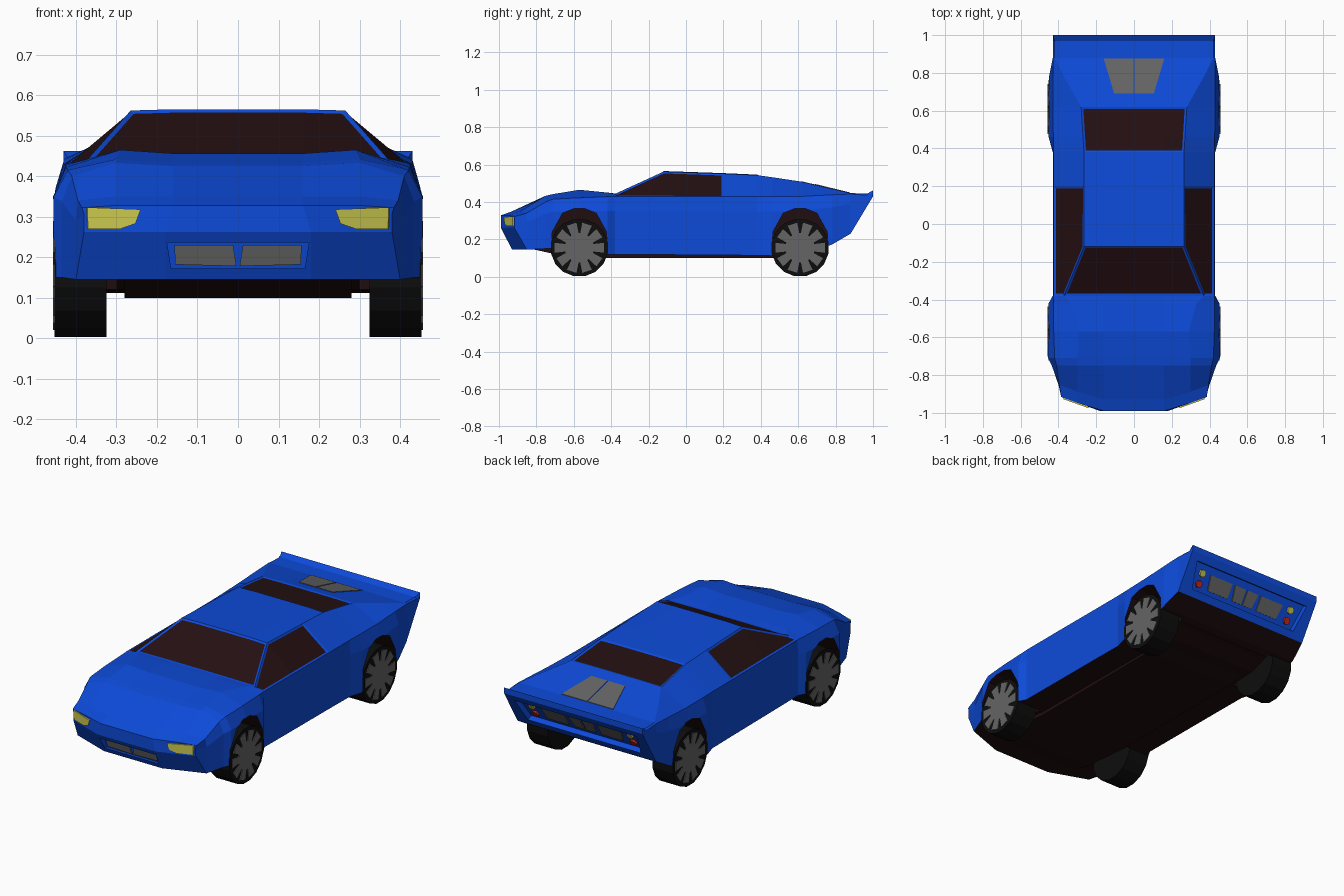
import bpy, bmesh
from math import sin, cos, pi
from mathutils import Vector

if "Cube" in bpy.data.objects:
    bpy.data.objects.remove(bpy.data.objects["Cube"])


def material(name, r, g, b):
    m = bpy.data.materials.new(name)
    m.diffuse_color = (r, g, b, 1)
    m.use_nodes = True
    m.node_tree.nodes["Principled BSDF"].inputs["Base Color"].default_value = m.diffuse_color
    return m


BLUE = material("blue paint", 0.004, 0.07, 0.7)
GLASS = material("dark glass", 0.018, 0.005, 0.006)
DARK = material("dark underside", 0.014, 0.004, 0.005)
RUBBER = material("rubber", 0.004, 0.004, 0.004)
GREY = material("grey metal", 0.13, 0.13, 0.13)
YELLOW = material("yellow lamp", 0.6, 0.58, 0.08)
RED = material("red lamp", 0.6, 0.02, 0.01)


def finish(name, bm, mats):
    mesh = bpy.data.meshes.new(name)
    bm.to_mesh(mesh)
    bm.free()
    ob = bpy.data.objects.new(name, mesh)
    bpy.context.collection.objects.link(ob)
    for m in mats:
        mesh.materials.append(m)
    return ob


def prism(name, pts, vec, mat):
    """Closed solid: polygon pts swept along vec."""
    bm = bmesh.new()
    a = [bm.verts.new(p) for p in pts]
    b = [bm.verts.new(Vector(p) + Vector(vec)) for p in pts]
    bm.faces.new(a)
    bm.faces.new(b[::-1])
    n = len(a)
    for i in range(n):
        bm.faces.new((a[i], a[(i + 1) % n], b[(i + 1) % n], b[i]))
    bmesh.ops.recalc_face_normals(bm, faces=bm.faces)
    return finish(name, bm, [mat])


def pair(name, pts, vec, mat):
    """A prism and its mirror image across x = 0."""
    out = []
    for s, side in ((1, "right"), (-1, "left")):
        out.append(prism(f"{name}_{side}", [(s * x, y, z) for x, y, z in pts],
                         (s * vec[0], vec[1], vec[2]), mat))
    return out


def cut(ob, cutter):
    mod = ob.modifiers.new("cut", 'BOOLEAN')
    mod.operation = 'DIFFERENCE'
    mod.solver = 'EXACT'
    mod.material_mode = 'TRANSFER'
    mod.object = cutter
    bpy.context.view_layer.objects.active = ob
    bpy.ops.object.modifier_apply(modifier=mod.name)
    bpy.data.objects.remove(cutter)


# Body cross-sections: y, sill x z, shoulder x z, top edge x z, centre z
SECTIONS = [
    (-0.99, .38, .262, .385, .322, .30, .328, .328),
    (-0.93, .40, .145, .395, .340, .30, .350, .350),
    (-0.75, .435, .150, .41, .400, .30, .433, .425),
    (-0.71, .455, .150, .42, .415, .30, .442, .433),
    (-0.57, .457, .140, .425, .422, .29, .465, .456),
    (-0.42, .452, .120, .425, .428, .33, .450, .448),
    (-0.38, .43, .120, .425, .430, .37, .443, .445),
    (-0.12, .43, .118, .425, .430, .265, .562, .565),
    (0.20, .43, .116, .425, .428, .265, .551, .554),
    (0.38, .43, .114, .425, .428, .265, .543, .546),
    (0.46, .452, .112, .427, .428, .27, .532, .535),
    (0.62, .453, .120, .43, .430, .28, .508, .510),
    (0.78, .450, .172, .43, .438, .37, .470, .471),
    (0.88, .43, .230, .43, .442, .42, .447, .447),
    (0.97, .43, .380, .43, .436, .42, .445, .445),
    (1.00, .43, .430, .43, .448, .43, .462, .462),
]
bm = bmesh.new()
rings = []
for y, xa, za, xc, zc, xd, zd, ze in SECTIONS:
    half = [(0, za), (.18, za), (xa, za), (xa, za + .75 * (zc - za)),
            (xc, zc), (xd, zd), (.16, ze), (0, ze)]
    loop = half + [(-x, z) for x, z in half[6:0:-1]]
    # the nose sweeps back towards its corners
    sweep = .36 if y < -.9 else 0
    rings.append([bm.verts.new((x, y + sweep * max(0, abs(x) - .18), z)) for x, z in loop])
grid = {}
for i in range(len(rings) - 1):
    a, b = rings[i], rings[i + 1]
    for j in range(14):
        k = (j + 1) % 14
        grid[i, j] = bm.faces.new((a[j], a[k], b[k], b[j]))
for r in (rings[0], rings[-1]):
    for q in ((0, 1, 6, 7), (1, 2, 5, 6), (2, 3, 4, 5)):
        bm.faces.new([r[j] for j in q])
        bm.faces.new([r[-j % 14] for j in q][::-1])
bmesh.ops.recalc_face_normals(bm, faces=bm.faces)
for f in bm.faces:
    if f.normal.z < -.85 and f.calc_center_median().z < .21:
        f.material_index = 2
# Windows: windscreen, rear window, side windows
windows = [[grid[6, j] for j in range(5, 9)],
           [grid[i, j] for i in (9, 10) for j in range(5, 9)],
           [grid[6, 4], grid[7, 4]], [grid[6, 9], grid[7, 9]]]
for faces in windows:
    bmesh.ops.inset_region(bm, faces=faces, thickness=.011, depth=-.004, use_even_offset=True)
    for f in faces:
        f.material_index = 1
body = finish("body", bm, [BLUE, GLASS, DARK])

# Wheel arches
WHEELS = (("front", -.57), ("rear", .61))
for name, yc in WHEELS:
    arch = [(-.155, .02), (-.145, .24), (-.09, .34), (-.03, .364),
            (.03, .364), (.09, .34), (.145, .24), (.155, .02)]
    for c in pair("arch_cutter", [(.3, yc + y, z) for y, z in arch], (.3, 0, 0), DARK):
        cut(body, c)

# Front grille opening and its two inserts
cut(body, prism("grille_cutter", [(-.165, -.928, .172), (.165, -.928, .172),
                                  (.175, -.94, .236), (-.175, -.94, .236)], (0, -.1, 0), BLUE))
pair("front_grille", [(.004, -.937, .178), (.155, -.937, .182),
                      (.157, -.95, .23), (.012, -.95, .23)], (0, .02, 0), GREY)

# Headlights
pair("headlight", [(.24, -.975, .318), (.372, -.928, .323), (.37, -.928, .27),
                   (.29, -.957, .27), (.253, -.970, .283)], (.005, .02, 0), YELLOW)


# Rear panel: u across, v up the slope, h outwards
def rear(u, v, h):
    return (u, .88 + .515 * v + .858 * h, .23 + .858 * v - .515 * h)


OUT = Vector((0, .858, -.515))
cut(body, prism("rear_cutter", [rear(-.35, .04, -.03), rear(.35, .04, -.03),
                                rear(.38, .19, -.03), rear(-.38, .19, -.03)], OUT * .08, BLUE))
for name, u0, u1 in (("inner", .006, .065), ("outer", .10, .235)):
    pair(f"rear_grille_{name}", [rear(u0, .065, -.032), rear(u1, .065, -.032),
                                 rear(u1 + .015, .15, -.032), rear(u0, .15, -.032)], OUT * .008, GREY)
for name, v, mat in (("tail_lamp", .08, RED), ("turn_lamp", .14, YELLOW)):
    pair(name, [rear(.305 + .02 * cos(t * pi / 4), v + .02 * sin(t * pi / 4), -.032)
                for t in range(8)], OUT * .014, mat)

# Engine cover vents on the rear deck
pair("deck_vent", [(x, y, .513 - .242 * (y - .62)) for x, y in
                   ((.003, .69), (.105, .69), (.16, .875), (.003, .875))], (0, 0, -.008), GREY)

# Floor tray
tray = [(-.90, .165), (-.72, .125), (-.42, .10), (.46, .10), (.74, .155), (.74, .18), (-.9, .18)]
prism("floor_tray", [(-.28, y, z) for y, z in tray], (.56, 0, 0), DARK)

# Wheels: tyre plus a rim with ten broad spokes
for name, yc in WHEELS:
    def at(x, r, t):
        return (x, yc + r * cos(t), .155 + r * sin(t))
    pair(f"{name}_tyre", [at(.325, .155, (i + .5) * pi / 8) for i in range(16)], (.128, 0, 0), RUBBER)
    outline = []
    for i in range(10):
        t = i * pi / 5
        outline += [at(.44, r, t + d) for r, d in
                    ((.078, -.26), (.135, -.2), (.135, .2), (.078, .26))]
    pair(f"{name}_rim", outline, (.017, 0, 0), GREY)
